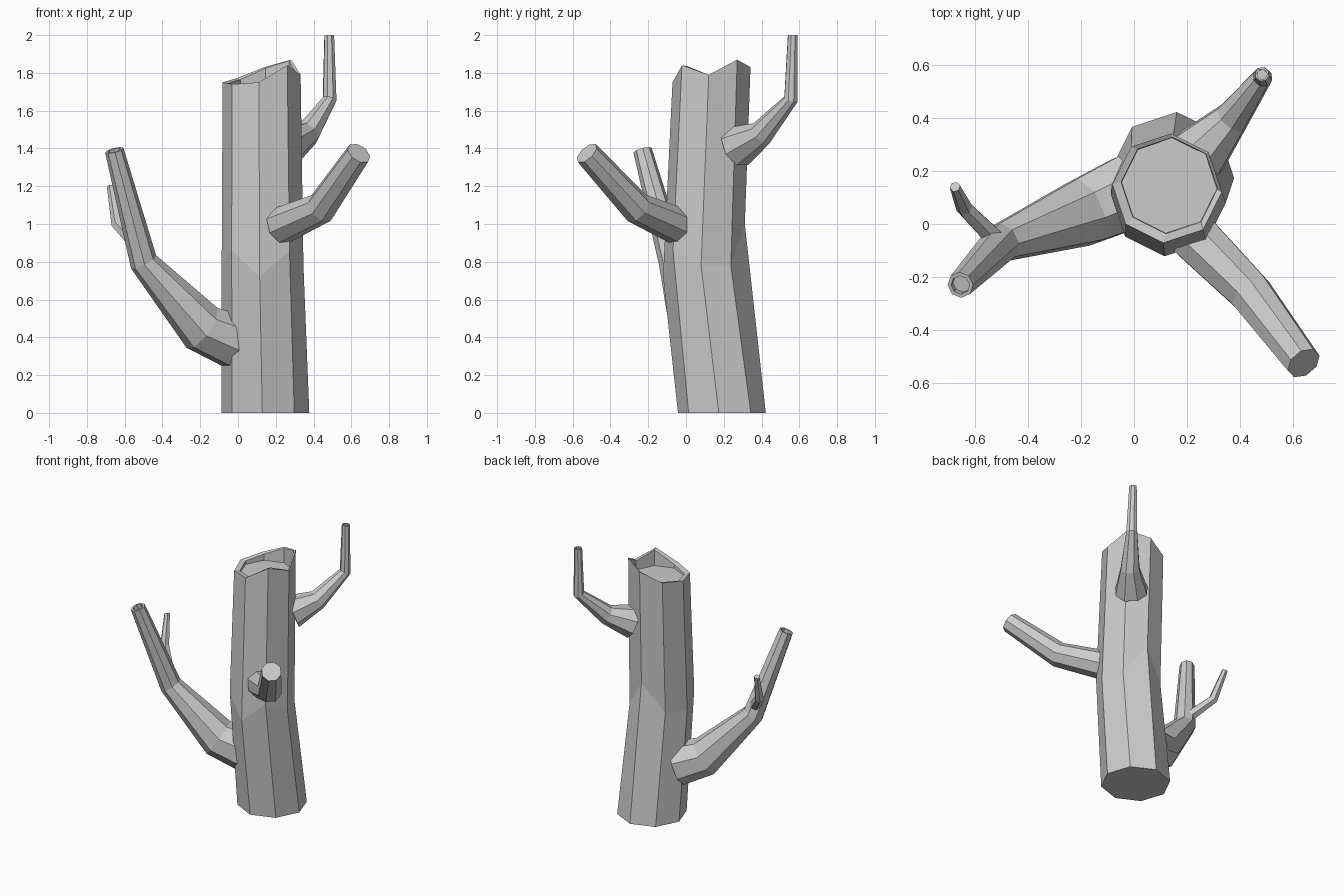
import bpy
import bmesh
from math import cos, sin, radians, tau
from mathutils import Vector

if "Cube" in bpy.data.objects:
    bpy.data.objects.remove(bpy.data.objects["Cube"], do_unlink=True)

GREY = (0.6, 0.6, 0.6, 1)
bark = bpy.data.materials.new("grey bark")
bark.use_nodes = True
bark.diffuse_color = GREY
bark.node_tree.nodes["Principled BSDF"].inputs["Base Color"].default_value = GREY


def loft(name, rings):
    """Skin a list of point rings and cap both ends."""
    bm = bmesh.new()
    loops = [[bm.verts.new(p) for p in ring] for ring in rings]
    n = len(loops[0])
    for a, b in zip(loops, loops[1:]):
        for i in range(n):
            j = (i + 1) % n
            bm.faces.new((a[i], a[j], b[j], b[i]))
    bm.faces.new(loops[0][::-1])
    bm.faces.new(loops[-1])
    bmesh.ops.recalc_face_normals(bm, faces=bm.faces)
    mesh = bpy.data.meshes.new(name)
    bm.to_mesh(mesh)
    bm.free()
    mesh.materials.append(bark)
    obj = bpy.data.objects.new(name, mesh)
    bpy.context.collection.objects.link(obj)
    return obj


def trunk_ring(x, y, r, heights):
    # Eight corners, starting at the front and going counter-clockwise
    angles = [radians(-94 + 45 * k) for k in range(8)]
    return [Vector((x + r * cos(a), y + r * sin(a), z)) for a, z in zip(angles, heights)]


def branch(name, path, sides=8, hollow=0):
    """Tapered tube through (x, y, z, radius) points, optionally with a hollow tip."""
    pts = [Vector(p[:3]) for p in path]
    dirs = [(b - a).normalized() for a, b in zip(pts, pts[1:])]
    rings = []
    side = dirs[0].cross(Vector((0, 0, 1))).normalized()
    for i, (p, spec) in enumerate(zip(pts, path)):
        t = (dirs[max(i - 1, 0)] + dirs[min(i, len(dirs) - 1)]).normalized()
        side = (side - t * side.dot(t)).normalized()
        up = side.cross(t)
        ring = [p + spec[3] * (side * cos(tau * (k + 0.5) / sides) + up * sin(tau * (k + 0.5) / sides))
                for k in range(sides)]
        rings.append(ring)
    if hollow:
        inner = [pts[-1].lerp(v, 0.72) for v in rings[-1]]
        rings += [inner, [v - dirs[-1] * hollow for v in inner]]
    return loft(name, rings)


# Bent trunk with a jagged, hollowed top
jagged = [1.75, 1.84, 1.79, 1.87, 1.83, 1.77, 1.75, 1.74]
bend = [0.72, 0.86, 0.78, 0.78, 1.0, 0.8, 0.78, 0.86]
loft("trunk", [
    trunk_ring(0.145, 0.19, 0.233, [0] * 8),
    trunk_ring(0.13, 0.095, 0.217, bend),
    trunk_ring(0.125, 0.135, 0.207, jagged),
    trunk_ring(0.133, 0.145, 0.182, [z - 0.005 for z in jagged]),
    trunk_ring(0.133, 0.145, 0.18, [1.72] * 8),
])

# Branches
branch("front_branch", [(0.225, -0.045, 0.99, 0.10), (0.44, -0.26, 1.085, 0.085),
                        (0.64, -0.525, 1.375, 0.068)])
branch("low_side_branch", [(-0.02, 0.12, 0.38, 0.15), (-0.19, 0.045, 0.45, 0.135),
                           (-0.5, -0.07, 0.8, 0.075), (-0.655, -0.23, 1.39, 0.05)], hollow=0.03)
branch("side_twig", [(-0.52, -0.06, 0.87, 0.04), (-0.64, 0.06, 1.0, 0.032),
                     (-0.675, 0.14, 1.2, 0.02)], sides=6)
branch("high_back_branch", [(0.25, 0.27, 1.41, 0.115), (0.37, 0.4, 1.48, 0.068),
                            (0.485, 0.555, 1.66, 0.039), (0.483, 0.565, 2.0, 0.027)],
       hollow=0.03)
